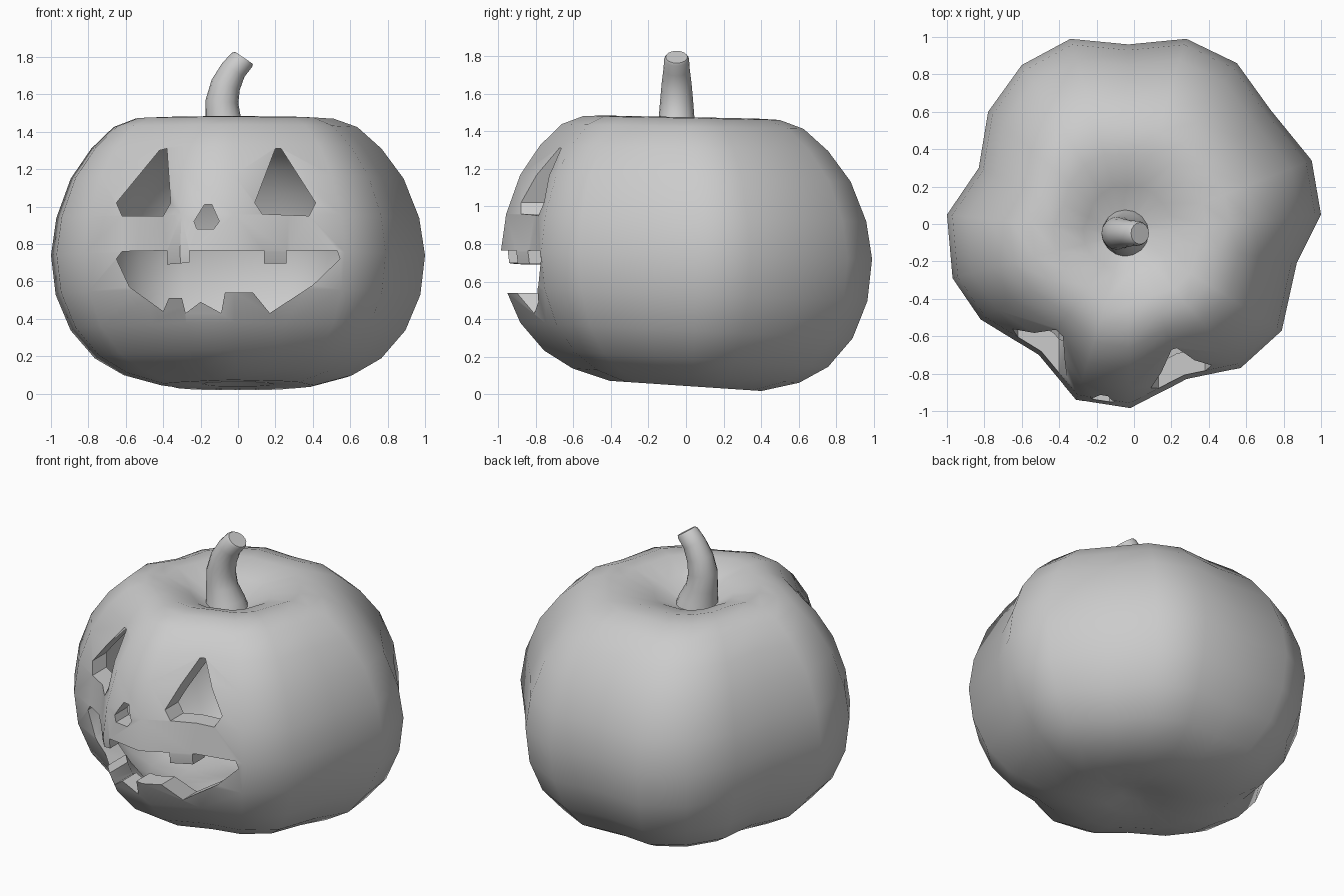
import bpy, bmesh
from math import sin, cos, pi
from mathutils import Vector

if "Cube" in bpy.data.objects:
    bpy.data.objects.remove(bpy.data.objects["Cube"])

# Lobed outline seen from above
OUTLINE = [(-.03, .96), (.28, .99), (.55, .86), (.73, .61), (.95, .34), (1, .05),
           (.87, -.21), (.79, -.57), (.57, -.77), (.28, -.83), (-.02, -.985),
           (-.31, -.94), (-.51, -.7), (-.82, -.51), (-.97, -.29), (-1, .05),
           (-.83, .3), (-.78, .6), (-.6, .85), (-.34, .99)]
# Side profile: fraction of outline, height
PROFILE = [(.1, 1.34), (.25, 1.42), (.42, 1.475), (.54, 1.47), (.66, 1.425), (.78, 1.31),
           (.89, 1.15), (.97, .94), (1, .74), (.975, .53), (.895, .34),
           (.77, .19), (.62, .1), (.42, .045), (.2, .05), (.08, .08)]


def loft(bm, rings, flip=False):
    """Skin a list of point rings and close both ends."""
    rows = [[bm.verts.new(p) for p in ring] for ring in rings]
    n = len(rows[0])
    faces = []
    for a, b in zip(rows, rows[1:]):
        for i in range(n):
            j = (i + 1) % n
            faces.append(bm.faces.new((a[i], a[j], b[j], b[i])))
    faces.append(bm.faces.new(rows[0][::-1]))
    faces.append(bm.faces.new(rows[-1]))
    bmesh.ops.recalc_face_normals(bm, faces=faces)
    if flip:
        bmesh.ops.reverse_faces(bm, faces=faces)


def make_object(name, bm):
    mesh = bpy.data.meshes.new(name)
    bm.to_mesh(mesh)
    bm.free()
    obj = bpy.data.objects.new(name, mesh)
    bpy.context.collection.objects.link(obj)
    return obj


def smooth(obj, angle):
    bpy.ops.object.select_all(action='DESELECT')
    obj.select_set(True)
    bpy.context.view_layer.objects.active = obj
    bpy.ops.object.shade_smooth_by_angle(angle=angle)


def body_rings(rs=1, zs=1):
    rings = []
    for f, z in PROFILE:
        w = min(1, .35 + .75 * f)
        ring = []
        for x, y in OUTLINE:
            p = Vector((x, y))
            p = (p.normalized() * .92).lerp(p, w) * f * rs
            if z > .74:
                p += Vector((-.04, -.05)) * (1 - f)
            tilt = .02 if z > .74 else .02 + .05 * (1 - z / .74)
            ring.append((p.x, p.y, .75 + (z - .75) * zs - tilt * p.y))
        rings.append(ring)
    return rings


# Hollow pumpkin shell
bm = bmesh.new()
loft(bm, body_rings())
loft(bm, body_rings(.87, .83), flip=True)
body = make_object("pumpkin_shell", bm)

# Carved face openings, as front-view outlines
FACE = {
    "left_eye": [(-.65, 1.02), (-.42, 1.3), (-.38, 1.31), (-.36, 1.02), (-.4, .95), (-.62, .95)],
    "right_eye": [(.09, 1.02), (.2, 1.31), (.23, 1.31), (.415, 1.02), (.38, .95), (.13, .96)],
    "nose": [(-.235, .92), (-.18, 1.01), (-.14, 1.01), (-.1, .92), (-.13, .88), (-.22, .88)],
    "mouth": [(-.65, .72), (-.62, .76), (-.38, .765), (-.38, .69), (-.26, .7), (-.26, .765),
              (.14, .765), (.14, .695), (.26, .695), (.26, .765), (.53, .765), (.545, .72),
              (.4, .58), (.17, .43), (.08, .54), (-.07, .54), (-.09, .43), (-.2, .49),
              (-.28, .43), (-.3, .51), (-.37, .51), (-.4, .44), (-.58, .57)],
}
cutters = []
for name, pts in FACE.items():
    bm = bmesh.new()
    loft(bm, [[(x, y, z) for x, z in pts] for y in (-1.3, -.3)])
    cutter = make_object(name + "_cutter", bm)
    cutter.hide_render = True
    cutters.append(cutter)
    mod = body.modifiers.new(name, 'BOOLEAN')
    mod.operation = 'DIFFERENCE'
    mod.solver = 'EXACT'
    mod.object = cutter

# Apply the carving and drop the cutters
bpy.context.view_layer.update()
carved = bpy.data.meshes.new_from_object(
    body.evaluated_get(bpy.context.evaluated_depsgraph_get()))
body.modifiers.clear()
body.data = carved
for cutter in cutters:
    bpy.data.objects.remove(cutter)
smooth(body, .7)

# Curved stem: x, z, radius, lean
STEM = [(-.04, 1.3, .14, 0), (-.055, 1.39, .115, -.1), (-.08, 1.47, .095, -.1),
        (-.086, 1.56, .088, .1), (-.066, 1.65, .08, .35), (-.025, 1.73, .07, .55),
        (.022, 1.785, .066, .6), (.032, 1.795, .058, .6)]
rings = []
for x, z, r, lean in STEM:
    rings.append([(x + r * cos(a) * cos(lean), -.05 + r * sin(a), z - r * cos(a) * sin(lean))
                  for a in (2 * pi * i / 16 for i in range(16))])
bm = bmesh.new()
loft(bm, rings)
smooth(make_object("stem", bm), .6)
